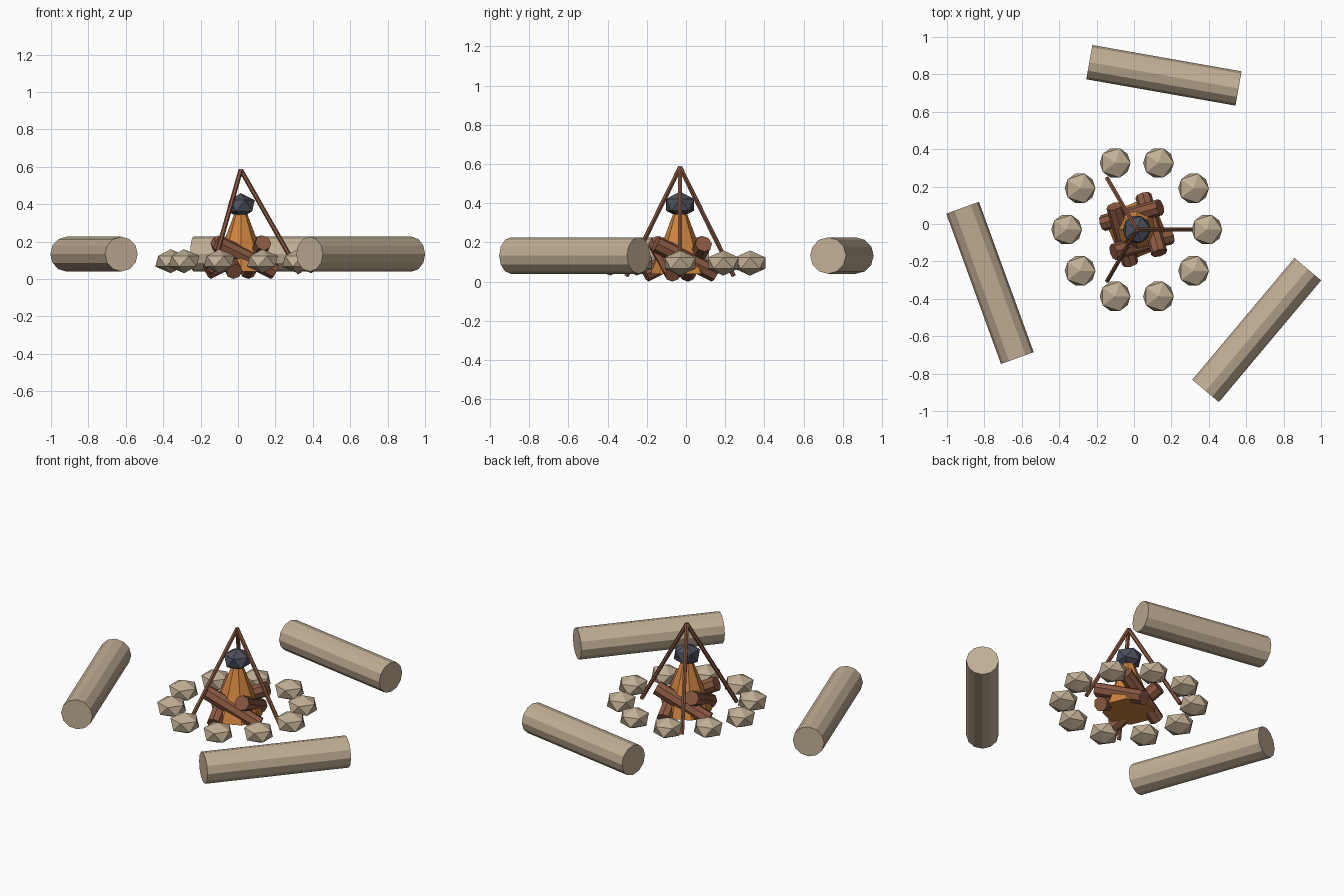
import bpy, math
from mathutils import Vector, Matrix

if "Cube" in bpy.data.objects:
    bpy.data.objects.remove(bpy.data.objects["Cube"])


def material(name, r, g, b):
    m = bpy.data.materials.new(name)
    m.use_nodes = True
    m.diffuse_color = (r, g, b, 1)
    m.node_tree.nodes["Principled BSDF"].inputs["Base Color"].default_value = (r, g, b, 1)
    return m


beige = material("pale beige", 0.54, 0.43, 0.30)
brown = material("wood brown", 0.26, 0.10, 0.055)
orange = material("flame orange", 0.62, 0.23, 0.05)
slate = material("dark slate", 0.075, 0.08, 0.11)

CENTRE = Vector((0.015, -0.03, 0))


def finish(name, mat):
    ob = bpy.context.object
    ob.name = name
    ob.data.materials.append(mat)
    return ob


def rod(name, a, b, radius, sides, mat):
    """Cylinder running from point a to point b."""
    a, b = Vector(a), Vector(b)
    axis = b - a
    bpy.ops.mesh.primitive_cylinder_add(
        vertices=sides, radius=radius, depth=axis.length, location=(a + b) / 2,
        rotation=axis.to_track_quat('Z', 'Y').to_euler())
    return finish(name, mat)


def lump(name, centre, radius, height, mat):
    """Squashed icosahedron."""
    bpy.ops.mesh.primitive_ico_sphere_add(subdivisions=1, radius=radius, location=centre)
    ob = finish(name, mat)
    ob.scale.z = height / radius
    return ob


# Seat logs lying around the fire
for name, x, y, length, angle in (("back_seat_log", 0.16, 0.795, 0.81, -10),
                                  ("right_seat_log", -0.77, -0.315, 0.855, -70),
                                  ("left_seat_log", 0.656, -0.567, 0.85, 50)):
    t = math.radians(angle)
    mid = Vector((x, y, 0.133))
    half = Vector((math.cos(t), math.sin(t), 0)) * length / 2
    rod(name, mid - half, mid + half, 0.093, 12, beige)

# Ring of stones
for i in range(10):
    t = math.tau * i / 10
    spot = CENTRE + Vector((0.375 * math.cos(t), 0.375 * math.sin(t), 0.095))
    lump(f"ring_stone_{i + 1}", spot, 0.092, 0.064, beige)

# Leaning firewood, four logs turned about the centre
for i in range(4):
    turn = Matrix.Rotation(math.tau * i / 4, 3, 'Z')
    high = CENTRE + turn @ Vector((-0.125, -0.12, 0.193))
    low = CENTRE + turn @ Vector((0.18, -0.035, 0.04))
    rod(f"firewood_{i + 1}", high, low, 0.044, 8, brown)

# Flame
bpy.ops.mesh.primitive_cone_add(vertices=8, radius1=0.15, radius2=0, depth=0.4,
                                location=CENTRE + Vector((0, 0, 0.24)))
finish("flame", orange)

# Tripod legs meeting above the fire
for i in range(3):
    t = math.tau * i / 3
    foot = CENTRE + Vector((0.315 * math.cos(t), 0.315 * math.sin(t), 0.03))
    rod(f"tripod_leg_{i + 1}", foot, CENTRE + Vector((0, 0, 0.583)), 0.0125, 6, brown)

# Hanging pot
lump("pot", CENTRE + Vector((0, 0, 0.392)), 0.084, 0.067, slate)
